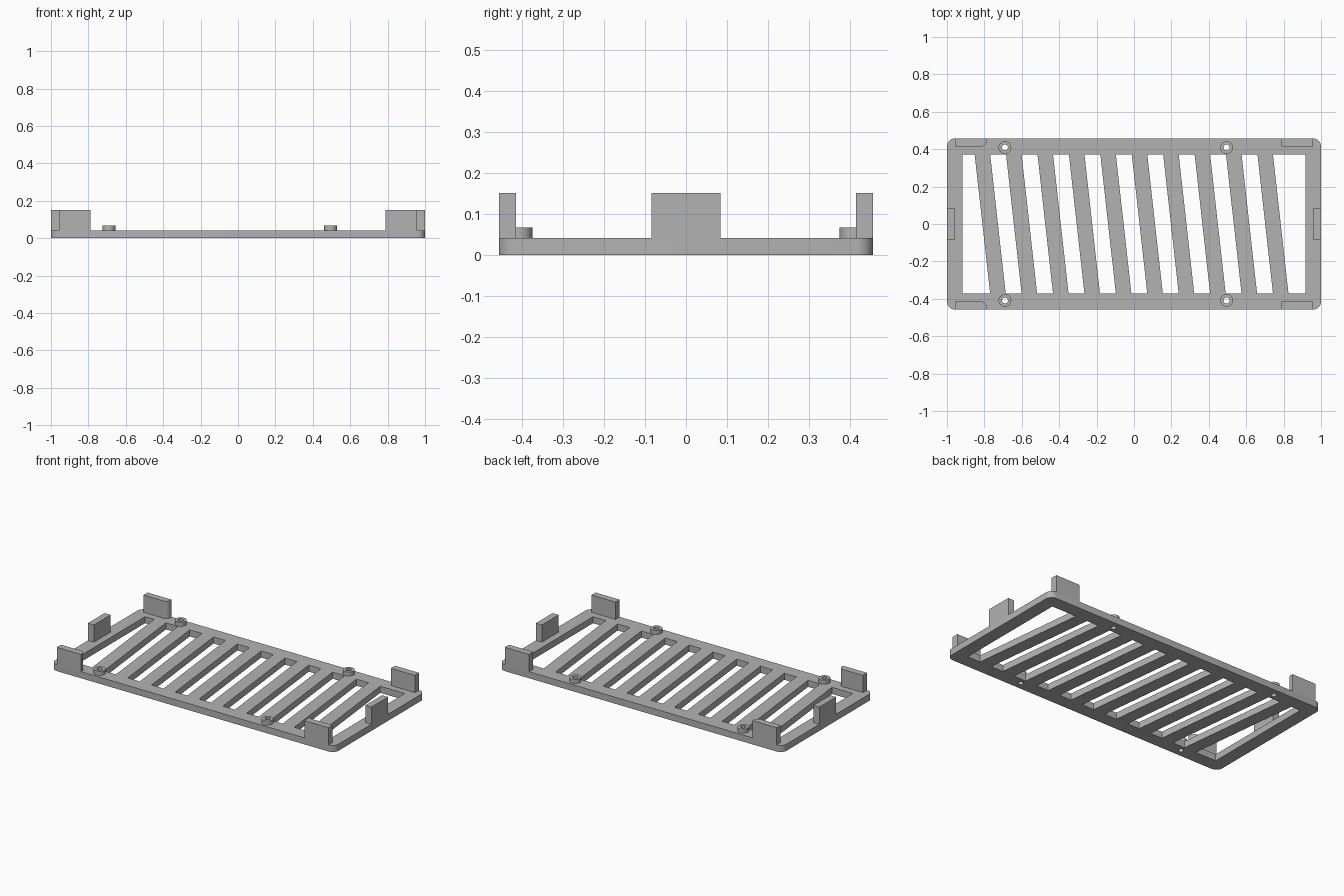
import bpy
import bmesh
from math import cos, sin, pi, radians

cube = bpy.data.objects.get("Cube")
if cube:
    bpy.data.objects.remove(cube, do_unlink=True)

grey = bpy.data.materials.new("matte grey plastic")
grey.use_nodes = True
grey.diffuse_color = (0.45, 0.45, 0.45, 1)
grey.node_tree.nodes["Principled BSDF"].inputs["Base Color"].default_value = (0.45, 0.45, 0.45, 1)

# Overall sizes
HALF_X, HALF_Y = 1.0, 0.457
THICK, TAB_TOP, BOSS_TOP = 0.042, 0.152, 0.068
TAB = 0.042                      # tab thickness and frame corner radius
OPEN_X, OPEN_Y = 0.916, 0.372    # slatted opening
BAR, PITCH, BARS = 0.083, 0.168, 10
BOSSES = [(x, y) for x in (-0.69, 0.495) for y in (-0.409, 0.409)]
BOSS_R, HOLE_R = 0.034, 0.016


def circle(center, radius, steps=32):
    return [(center[0] + radius * cos(2 * pi * i / steps),
             center[1] + radius * sin(2 * pi * i / steps)) for i in range(steps)]


def rectangle(x0, x1, y0, y1):
    return [(x0, y0), (x1, y0), (x1, y1), (x0, y1)]


def arc(cx, cy, radius, start, steps=8):
    """Quarter turn, counter-clockwise from the start angle."""
    return [(cx + radius * cos(start + pi / 2 * i / steps),
             cy + radius * sin(start + pi / 2 * i / steps)) for i in range(steps + 1)]


def plate(name, outline, z0, z1, holes=()):
    """Extrude a flat outline, with holes, between two heights."""
    curve = bpy.data.curves.new(name, 'CURVE')
    curve.dimensions = '2D'
    curve.fill_mode = 'BOTH'
    curve.extrude = (z1 - z0) / 2
    for loop in [outline, *holes]:
        spline = curve.splines.new('POLY')
        spline.points.add(len(loop) - 1)
        for point, (x, y) in zip(spline.points, loop):
            point.co = (x, y, 0, 1)
        spline.use_cyclic_u = True
    obj = bpy.data.objects.new(name, curve)
    bpy.context.collection.objects.link(obj)
    bpy.ops.object.select_all(action='DESELECT')
    obj.select_set(True)
    bpy.context.view_layer.objects.active = obj
    bpy.ops.object.convert(target='MESH')
    obj = bpy.context.view_layer.objects.active
    bm = bmesh.new()
    bm.from_mesh(obj.data)
    bmesh.ops.remove_doubles(bm, verts=bm.verts, dist=0.0001)
    bmesh.ops.translate(bm, verts=bm.verts, vec=(0, 0, (z0 + z1) / 2))
    bmesh.ops.recalc_face_normals(bm, faces=bm.faces)
    bm.to_mesh(obj.data)
    bm.free()
    obj.data.materials.clear()
    obj.data.materials.append(grey)
    bpy.ops.object.shade_smooth_by_angle(angle=radians(30))
    return obj


# Base grate: rounded frame, slanted gaps between the bars, screw holes
cx, cy = HALF_X - TAB, HALF_Y - TAB
outline = (arc(cx, cy, TAB, 0) + arc(-cx, cy, TAB, pi / 2)
           + arc(-cx, -cy, TAB, pi) + arc(cx, -cy, TAB, 3 * pi / 2))
bar_lefts = [-0.852 + PITCH * i for i in range(BARS)]
gaps = []
for i in range(BARS + 1):
    if i == 0:
        top0 = bottom0 = -OPEN_X
    else:
        top0 = bar_lefts[i - 1] + BAR
        bottom0 = top0 + BAR
    if i == BARS:
        top1 = bottom1 = OPEN_X
    else:
        top1 = bar_lefts[i]
        bottom1 = top1 + BAR
    gaps.append([(bottom0, -OPEN_Y), (bottom1, -OPEN_Y), (top1, OPEN_Y), (top0, OPEN_Y)])
plate("slatted_base", outline, 0, THICK, gaps + [circle(c, HOLE_R) for c in BOSSES])

# Hollow screw bosses
for n, c in enumerate(BOSSES):
    plate(f"screw_boss_{n + 1}", circle(c, BOSS_R), THICK, BOSS_TOP, [circle(c, HOLE_R)])

# Upright tabs on the long edges; those at the -x end have one rounded inner edge
for y_name, sy in (("front", -1), ("back", 1)):
    plate(f"{y_name}_left_tab",
          rectangle(0.788, cx, *sorted((sy * cy, sy * HALF_Y))), THICK, TAB_TOP)
    r = 0.028
    rounded = ([(-cx, HALF_Y), (-cx, cy)] + arc(-0.788 - r, cy + r, r, 3 * pi / 2)
               + [(-0.788, HALF_Y)])
    plate(f"{y_name}_right_tab", [(x, sy * y) for x, y in rounded], THICK, TAB_TOP)

# Upright tabs in the middle of the short ends
for x_name, sx in (("right", -1), ("left", 1)):
    plate(f"{x_name}_end_tab",
          rectangle(*sorted((sx * cx, sx * HALF_X)), -0.084, 0.084), THICK, TAB_TOP)
